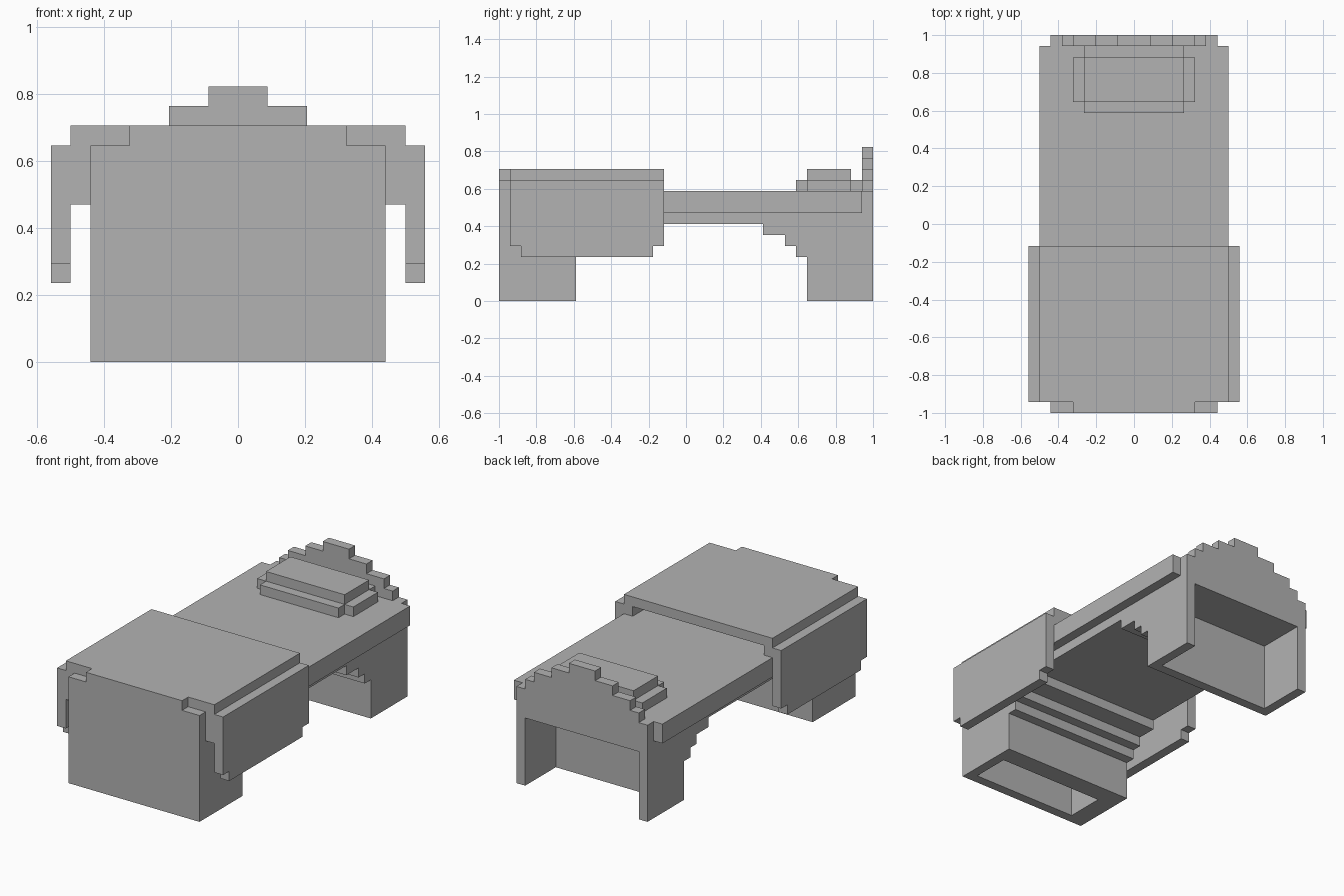
import bpy
import bmesh
from mathutils import Vector

U = 1 / 17  # one block of the grid

if "Cube" in bpy.data.objects:
    bpy.data.objects.remove(bpy.data.objects["Cube"], do_unlink=True)

grey = bpy.data.materials.new("plain_grey")
grey.use_nodes = True
grey.diffuse_color = (0.45, 0.45, 0.45, 1)
grey.node_tree.nodes["Principled BSDF"].inputs["Base Color"].default_value = (0.45, 0.45, 0.45, 1)


def prism(name, outline, axis, low, high):
    """Extrude an outline, given in the two other axes, along the axis."""
    bm = bmesh.new()

    def place(a, b):
        point = [a, b]
        point.insert(axis, low)
        return Vector(point) * U

    face = bm.faces.new([bm.verts.new(place(a, b)) for a, b in outline])
    shift = Vector((0, 0, 0))
    shift[axis] = (high - low) * U
    new = bmesh.ops.extrude_face_region(bm, geom=[face])["geom"]
    verts = [v for v in new if isinstance(v, bmesh.types.BMVert)]
    bmesh.ops.translate(bm, verts=verts, vec=shift)
    bmesh.ops.recalc_face_normals(bm, faces=bm.faces)
    mesh = bpy.data.meshes.new(name)
    bm.to_mesh(mesh)
    bm.free()
    mesh.materials.append(grey)
    obj = bpy.data.objects.new(name, mesh)
    bpy.context.collection.objects.link(obj)
    return obj


def box(name, x, y, z):
    outline = [(x[0], y[0]), (x[1], y[0]), (x[1], y[1]), (x[0], y[1])]
    return prism(name, outline, 2, *z)


def mirrored(half):
    """Complete a left-right symmetric outline from its +x half."""
    return half + [(-x, b) for x, b in reversed(half)]


def cut(target, cutter):
    mod = target.modifiers.new("hollow", "BOOLEAN")
    mod.operation = "DIFFERENCE"
    mod.solver = "EXACT"
    mod.object = cutter
    cutter.hide_render = True
    cutter.hide_viewport = True
    cutter.display_type = "WIRE"


# Frame with stepped brackets at both ends, hollow legs
frame = prism("frame", [
    (-16, 0), (-10, 0), (-10, 4), (-9, 4), (-9, 5), (-8, 5), (-8, 6), (-6, 6),
    (-6, 7), (7, 7), (7, 6), (9, 6), (9, 5), (10, 5), (10, 4), (11, 4),
    (11, 0), (16, 0), (16, 8), (-16, 8)], 0, -7.5, 7.5)
cut(frame, box("head_hollow_cutter", (-6.5, 6.5), (12, 16.5), (-1, 7)))
cut(frame, box("foot_hollow_cutter", (-5.5, 6.5), (-16.5, -12), (-1, 7)))

# Boards at the two ends
prism("headboard", mirrored([
    (6.5, 7), (6.5, 0), (7.5, 0), (7.5, 10), (6.5, 10), (6.5, 11), (5.5, 11),
    (5.5, 12), (3.5, 12), (3.5, 13), (1.5, 13), (1.5, 14)]), 1, 16, 17)
box("footboard", (-7.5, 7.5), (-17, -16), (0, 11))

# Mattress and pillow
box("mattress", (-8.5, 8.5), (-16, 16), (8, 10))
prism("pillow_base", mirrored([
    (4.5, 10), (4.5, 11), (5.5, 11), (5.5, 15), (4.5, 15), (4.5, 16)]), 2, 10, 11)
box("pillow_top", (-4.5, 4.5), (11, 15), (11, 12))

# Blanket: top sheet with a front tongue, raised edges and hanging sides
prism("blanket_top", mirrored([
    (5.5, -17), (5.5, -16), (8.5, -16), (8.5, -2)]), 2, 11, 12)
for side, s in (("left", 1), ("right", -1)):
    box("blanket_edge_" + side, sorted((7.5 * s, 8.5 * s)), (-16, -2), (10, 11))
    prism("blanket_side_" + side, [
        (-15, 4), (-3, 4), (-3, 5), (-2, 5), (-2, 11), (-16, 11), (-16, 5),
        (-15, 5)], 0, *sorted((8.5 * s, 9.5 * s)))
